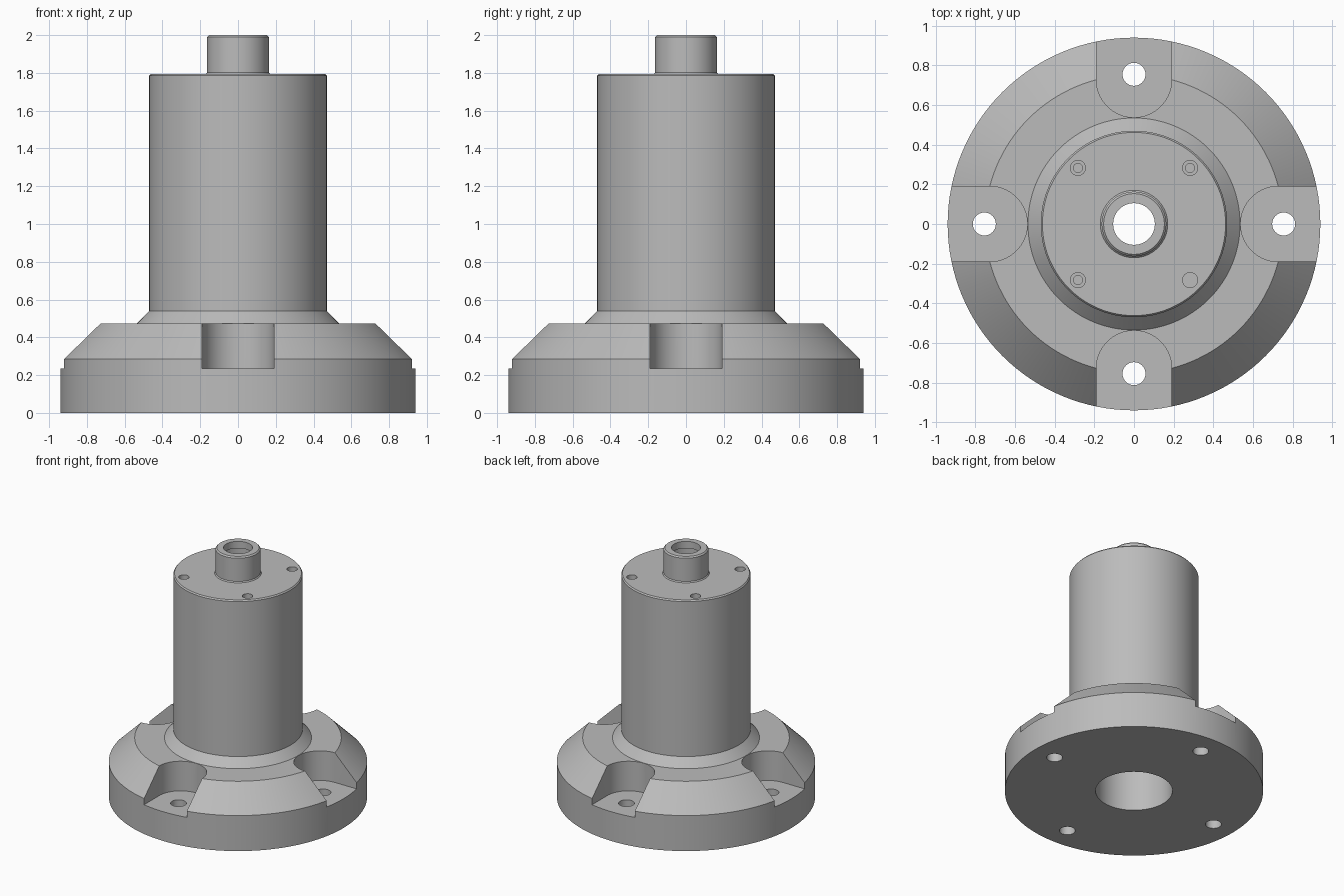
import bpy, bmesh, math
from mathutils import Matrix

cube = bpy.data.objects.get("Cube")
if cube:
    bpy.data.objects.remove(cube, do_unlink=True)

steel = bpy.data.materials.new("grey_steel")
GREY = (0.5, 0.5, 0.5, 1)
steel.use_nodes = True
steel.diffuse_color = GREY
bsdf = next(n for n in steel.node_tree.nodes if n.type == 'BSDF_PRINCIPLED')
bsdf.inputs["Base Color"].default_value = GREY


def make_object(name, bm):
    bmesh.ops.recalc_face_normals(bm, faces=bm.faces)
    mesh = bpy.data.meshes.new(name)
    bm.to_mesh(mesh)
    bm.free()
    mesh.materials.append(steel)
    obj = bpy.data.objects.new(name, mesh)
    bpy.context.collection.objects.link(obj)
    return obj


def lathe(name, profile, steps=128):
    """Revolve a closed (radius, height) loop about z."""
    bm = bmesh.new()
    rings = []
    for i in range(steps):
        a = math.tau * i / steps
        rings.append([bm.verts.new((r * math.cos(a), r * math.sin(a), z)) for r, z in profile])
    for i in range(steps):
        a, b = rings[i], rings[(i + 1) % steps]
        for j in range(len(profile)):
            k = (j + 1) % len(profile)
            bm.faces.new((a[j], b[j], b[k], a[k]))
    return make_object(name, bm)


def add_prism(bm, outline, bottom, top, turn=0):
    """Extrude an xy outline between two heights, turned about z."""
    face = bm.faces.new([bm.verts.new((x, y, bottom)) for x, y in outline])
    side = bmesh.ops.extrude_face_region(bm, geom=[face])["geom"]
    upper = [v for v in side if isinstance(v, bmesh.types.BMVert)]
    bmesh.ops.translate(bm, verts=upper, vec=(0, 0, top - bottom))
    bmesh.ops.rotate(bm, verts=list(face.verts) + upper, cent=(0, 0, 0),
                     matrix=Matrix.Rotation(turn, 3, 'Z'))


def circle(cx, radius, steps=32):
    return [(cx + radius * math.cos(math.tau * i / steps),
             radius * math.sin(math.tau * i / steps)) for i in range(steps)]


def cut(target, name, outline, bottom, top, offset=0):
    """Subtract four copies of a prism spaced around the axis."""
    bm = bmesh.new()
    for q in range(4):
        add_prism(bm, outline, bottom, top, offset + q * math.pi / 2)
    cutter = make_object(name, bm)
    cutter.hide_render = True
    mod = target.modifiers.new(name, 'BOOLEAN')
    mod.operation, mod.solver, mod.object = 'DIFFERENCE', 'EXACT', cutter
    bpy.context.view_layer.update()
    result = bpy.data.meshes.new_from_object(
        target.evaluated_get(bpy.context.evaluated_depsgraph_get()))
    target.modifiers.clear()
    target.data = result
    bpy.data.objects.remove(cutter, do_unlink=True)


# Flanged housing: base, cone, collar, barrel, spigot and stepped bore
housing = lathe("flanged_housing", [
    (0.28, 0), (0.94, 0), (0.94, 0.285), (0.752, 0.473), (0.535, 0.473),
    (0.47, 0.54), (0.47, 1.785), (0.462, 1.795), (0.17, 1.795), (0.163, 1.803),
    (0.163, 1.99), (0.153, 2.0), (0.105, 2.0), (0.105, 1.945),
    (0.125, 1.945), (0.125, 1.69), (0.28, 1.69)])

# Round-ended bolt pockets, open at the rim
SLOT = 0.19
pocket = [(1.2, SLOT)]
for i in range(33):
    a = math.pi / 2 + math.pi * i / 32
    pocket.append((0.728 + SLOT * math.cos(a), SLOT * math.sin(a)))
pocket.append((1.2, -SLOT))
cut(housing, "pocket_cutter", pocket, 0.235, 0.7)

# Bolt holes through the flange
cut(housing, "bolt_hole_cutter", circle(0.755, 0.058), -0.1, 0.4)

# Counterbored screw holes in the top face
cut(housing, "counterbore_cutter", circle(0.4, 0.038), 1.755, 1.9, math.pi / 4)
cut(housing, "screw_hole_cutter", circle(0.4, 0.023), 1.72, 1.9, math.pi / 4)

# Smooth round walls, crisp edges
bpy.ops.object.select_all(action='DESELECT')
housing.select_set(True)
bpy.context.view_layer.objects.active = housing
bpy.ops.object.shade_smooth_by_angle(angle=math.radians(25))
